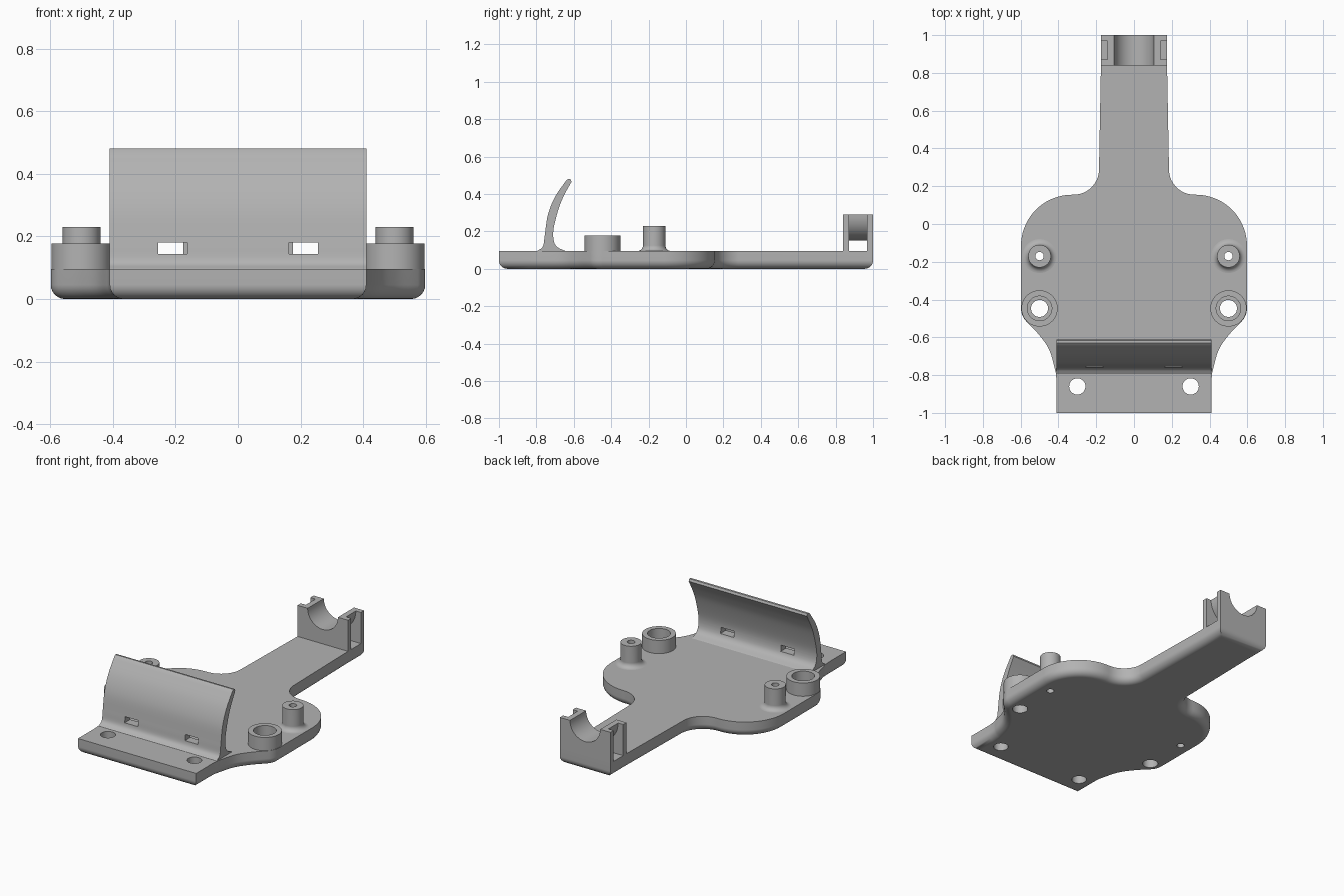
import bpy, bmesh, math
from mathutils import Vector

if "Cube" in bpy.data.objects:
    bpy.data.objects.remove(bpy.data.objects["Cube"], do_unlink=True)

# One matt grey for the whole bracket
grey = bpy.data.materials.new("matt grey")
grey.use_nodes = True
COLOUR = (0.45, 0.45, 0.45, 1)
grey.diffuse_color = COLOUR
grey.node_tree.nodes["Principled BSDF"].inputs["Base Color"].default_value = COLOUR

TOP = 0.095          # top of the base plate
POST = (0.5, -0.17)
RING = (0.5, -0.447)
SCREW = (0.3, -0.86)


def arc(cx, cy, r, a0, a1, n=12):
    steps = [math.radians(a0 + (a1 - a0) * i / n) for i in range(n + 1)]
    return [(cx + r * math.cos(a), cy + r * math.sin(a)) for a in steps]


def smooth_path(points, n=6):
    """Catmull-Rom curve through the points."""
    p = [Vector(q) for q in points]
    p = [2 * p[0] - p[1]] + p + [2 * p[-1] - p[-2]]
    out = []
    for a, b, c, d in zip(p, p[1:], p[2:], p[3:]):
        for i in range(n):
            t = i / n
            out.append(0.5 * (2 * b + (c - a) * t + (2 * a - 5 * b + 4 * c - d) * t * t
                              + (3 * b - a - 3 * c + d) * t ** 3))
    return [tuple(v) for v in out + [p[-2]]]


def make_object(name, bm):
    bmesh.ops.recalc_face_normals(bm, faces=bm.faces)
    mesh = bpy.data.meshes.new(name)
    bm.to_mesh(mesh)
    bm.free()
    mesh.materials.append(grey)
    obj = bpy.data.objects.new(name, mesh)
    bpy.context.collection.objects.link(obj)
    return obj


def prism(name, profile, axis, lo, hi, round_bottom=0):
    """Extrude a 2D profile along the given axis."""
    place = {"x": lambda u, v: (lo, u, v),
             "y": lambda u, v: (u, lo, v),
             "z": lambda u, v: (u, v, lo)}[axis]
    bm = bmesh.new()
    face = bm.faces.new([bm.verts.new(place(*p)) for p in profile])
    rim = list(face.edges)
    new = bmesh.ops.extrude_face_region(bm, geom=[face], use_keep_orig=True)["geom"]
    shift = Vector([(hi - lo) * (axis == k) for k in "xyz"])
    bmesh.ops.translate(bm, vec=shift, verts=[g for g in new if isinstance(g, bmesh.types.BMVert)])
    bmesh.ops.recalc_face_normals(bm, faces=bm.faces)
    if round_bottom:
        bmesh.ops.bevel(bm, geom=rim, offset=round_bottom, segments=6,
                        profile=0.5, affect="EDGES")
    return make_object(name, bm)


def lathe(name, profile, centre, n=48):
    """Spin a closed (radius, z) profile around a vertical axis."""
    bm = bmesh.new()
    rings = []
    for i in range(n):
        a = 2 * math.pi * i / n
        rings.append([bm.verts.new((centre[0] + r * math.cos(a),
                                    centre[1] + r * math.sin(a), z)) for r, z in profile])
    k = len(profile)
    for i in range(n):
        a, b = rings[i], rings[(i + 1) % n]
        for j in range(k):
            bm.faces.new((a[j], b[j], b[(j + 1) % k], a[(j + 1) % k]))
    return make_object(name, bm)


def cut(obj, cutter):
    cutter.hide_render = True
    mod = obj.modifiers.new("cut", "BOOLEAN")
    mod.operation, mod.solver, mod.object = "DIFFERENCE", "EXACT", cutter
    bpy.context.view_layer.objects.active = obj
    bpy.ops.object.modifier_apply(modifier=mod.name)
    bpy.data.objects.remove(cutter, do_unlink=True)


def finish(obj):
    bpy.ops.object.select_all(action="DESELECT")
    obj.select_set(True)
    bpy.context.view_layer.objects.active = obj
    bpy.ops.object.shade_smooth_by_angle(angle=math.radians(32))
    mod = obj.modifiers.new("flat face normals", "WEIGHTED_NORMAL")
    mod.keep_sharp = True


# Base plate: half outline mirrored, lower rim rounded
half = [(0.41, -1), (0.41, -0.84)]
half += smooth_path([(0.413, -0.79), (0.447, -0.67), (0.5, -0.59), (0.565, -0.521)])
half += arc(RING[0], RING[1], 0.098, -40, 0)
half += arc(0.328, -0.115, 0.27, 0, 90, 18)
half += arc(0.32, 0.29, 0.135, -90, -176)
half += [(0.175, 0.84), (0.175, 1)]
outline = half + [(-x, y) for x, y in reversed(half)]
plate = prism("base_plate", outline, "z", 0, TOP, round_bottom=0.045)
for side in (1, -1):
    for (x, y), r in ((POST, 0.022), (RING, 0.045), (SCREW, 0.043)):
        cut(plate, prism("hole_cutter", arc(side * x, y, r, 0, 352.5, 47), "z", -0.1, 0.2))
parts = [plate]

# Posts with a flared foot, and ring bosses around the larger holes
flare = [(0.09 - 0.03 * math.sin(math.radians(a)),
          TOP + 0.03 * (1 - math.cos(math.radians(a)))) for a in range(0, 91, 15)]
post_profile = [(0.022, TOP - 0.01), (0.09, TOP - 0.01)] + flare + [(0.06, 0.23), (0.022, 0.23)]
ring_profile = [(0.065, TOP - 0.02), (0.096, TOP - 0.02), (0.096, 0.178), (0.065, 0.178)]
for side, label in ((1, "left"), (-1, "right")):
    parts.append(lathe(label + "_post", post_profile, (side * POST[0], POST[1])))
    parts.append(lathe(label + "_ring_boss", ring_profile, (side * RING[0], RING[1])))

# Curved lip with two slots
front = smooth_path([(-0.795, TOP), (-0.765, 0.12), (-0.755, 0.18),
                     (-0.738, 0.29), (-0.7, 0.385), (-0.64, 0.473)])
back = smooth_path([(-0.612, 0.465), (-0.648, 0.4), (-0.678, 0.33), (-0.707, 0.22),
                    (-0.708, 0.155), (-0.69, 0.118), (-0.645, TOP)])
tip = [(-0.63, 0.48), (-0.618, 0.479)]
foot = [(-0.645, TOP - 0.01), (-0.795, TOP - 0.01)]
lip = prism("curved_lip", front + tip + back + foot, "x", -0.41, 0.41)
for side in (1, -1):
    slot = [(side * x, z) for x, z in ((0.163, 0.143), (0.255, 0.143), (0.255, 0.18), (0.163, 0.18))]
    cut(lip, prism("slot_cutter", slot, "y", -0.9, -0.6))
parts.append(lip)

# Cradle: two notched walls joined by a half-tube, leaving a strap path beneath
AXIS = 0.29
notch = arc(0, AXIS, 0.105, 180, 360, 24)
wall = [(-0.175, TOP - 0.005), (-0.175, AXIS)] + notch + [(0.175, AXIS), (0.175, TOP - 0.005)]
tube = notch + arc(0, AXIS, 0.14, 360, 180, 24)
for name, shape, lo, hi in (("cradle_front_wall", wall, 0.84, 0.872),
                            ("cradle_back_wall", wall, 0.968, 1),
                            ("cradle_half_tube", tube, 0.872, 0.968)):
    parts.append(prism(name, shape, "y", lo, hi))

for part in parts:
    finish(part)
